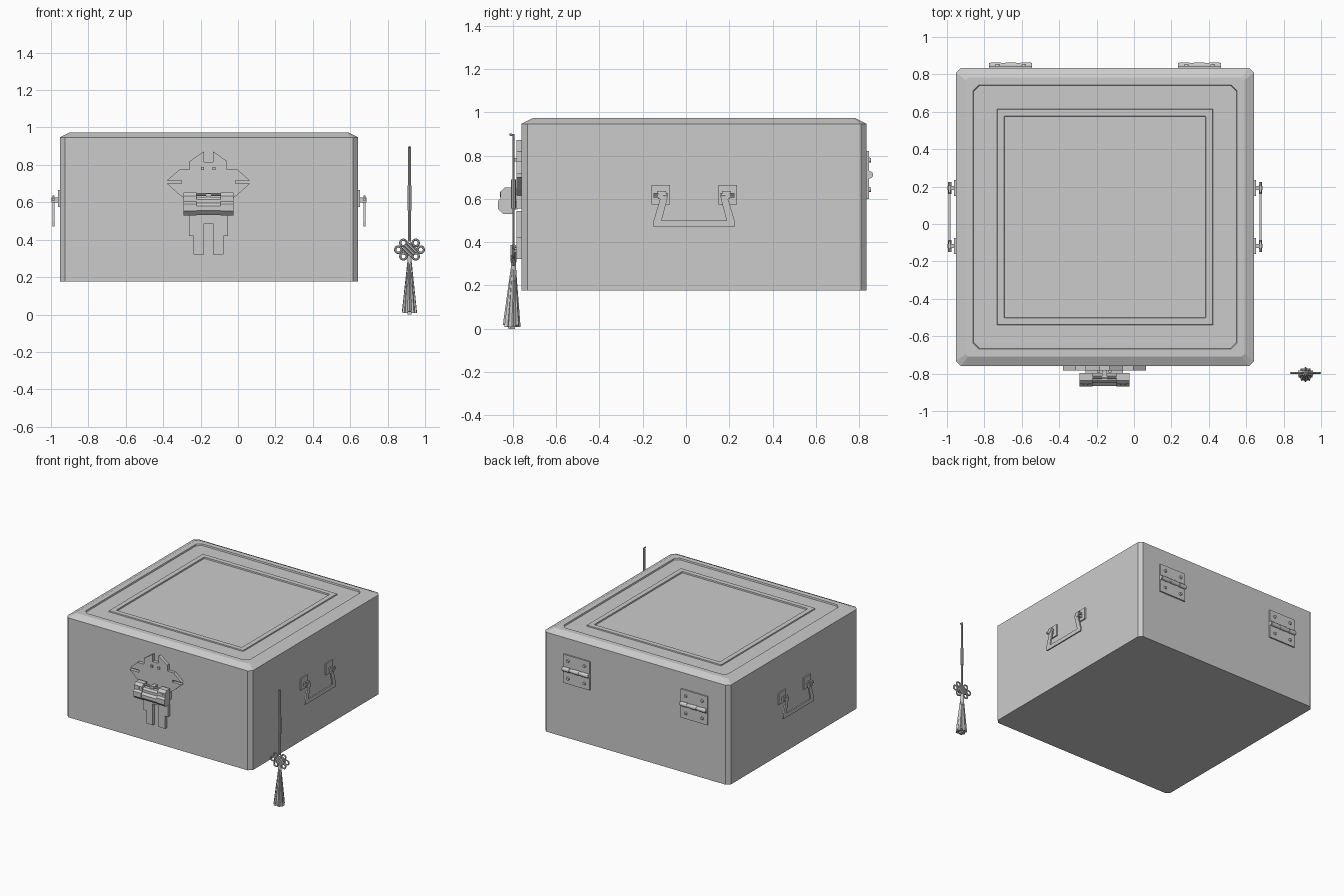
import bpy, bmesh, math
from mathutils import Vector, Matrix

if "Cube" in bpy.data.objects:
    bpy.data.objects.remove(bpy.data.objects["Cube"])

CX, CY, H = -0.155, 0.0375, 0.797      # box centre and half width
LX = -0.158                            # latch centre
TX, TY = 0.917, -0.797                 # tassel centre


def finish(name, bm, smooth=False):
    bmesh.ops.recalc_face_normals(bm, faces=bm.faces[:])
    me = bpy.data.meshes.new(name)
    bm.to_mesh(me)
    bm.free()
    ob = bpy.data.objects.new(name, me)
    bpy.context.collection.objects.link(ob)
    if smooth:
        for o in bpy.context.selected_objects:
            o.select_set(False)
        ob.select_set(True)
        bpy.context.view_layer.objects.active = ob
        bpy.ops.object.shade_smooth_by_angle(angle=math.radians(40))
    return ob


def prism(name, pts, axis, d0, d1):
    """Extrude a 2D outline along x (pts = y,z) or y (pts = x,z)."""
    bm = bmesh.new()

    def put(p, d):
        return (d, p[0], p[1]) if axis == 'x' else (p[0], d, p[1])
    f = bm.faces.new([bm.verts.new(put(p, d0)) for p in pts])
    r = bmesh.ops.extrude_face_region(bm, geom=[f])
    shift = Vector((d1 - d0, 0, 0)) if axis == 'x' else Vector((0, d1 - d0, 0))
    for v in r['geom']:
        if isinstance(v, bmesh.types.BMVert):
            v.co += shift
    return finish(name, bm)


def mirrored(half, c):
    return [(c + a, b) for a, b in half] + [(c - a, b) for a, b in reversed(half)]


def box(name, c, s):
    bm = bmesh.new()
    bmesh.ops.create_cube(bm, size=1, matrix=Matrix.Translation(c) @ Matrix.Diagonal((*s, 1)))
    return finish(name, bm)


def rod(name, a, b, r1, r2=None, n=12, smooth=True):
    a, b = Vector(a), Vector(b)
    bm = bmesh.new()
    rot = (b - a).to_track_quat('Z', 'Y').to_matrix().to_4x4()
    bmesh.ops.create_cone(bm, cap_ends=True, segments=n, radius1=r1,
                          radius2=r1 if r2 is None else r2, depth=(b - a).length,
                          matrix=Matrix.Translation((a + b) / 2) @ rot)
    return finish(name, bm, smooth)


# Chest: chamfered body, sloped rim, sunk top and raised frame as stacked octagon rings
rings = [(H, .027, .176), (H, .027, .947), (.745, .012, .973), (.705, .03, .973),
         (.702, .03, .962), (.578, .002, .962), (.576, .002, .970),
         (.539, .002, .970), (.537, .002, .960)]
bm = bmesh.new()
loops = []
for h, c, z in rings:
    q = [(h, h - c), (h - c, h), (c - h, h), (-h, h - c),
         (-h, c - h), (c - h, -h), (h - c, -h), (h, c - h)]
    loops.append([bm.verts.new((CX + x, CY + y, z)) for x, y in q])
for a, b in zip(loops, loops[1:]):
    for i in range(8):
        bm.faces.new((a[i], a[(i + 1) % 8], b[(i + 1) % 8], b[i]))
bm.faces.new(loops[0])
bm.faces.new(loops[-1])
finish("chest_body", bm)

# Side handles with mounting plates and staples
grip = [(-.130, .637), (-.124, .600), (-.150, .500)]
outer = [(-.187, .470), (-.187, .500), (-.157, .600), (-.172, .637)]
grip_pts = ([(CY + a, b) for a, b in grip] + [(CY - a, b) for a, b in reversed(grip)]
            + [(CY - a, b) for a, b in reversed(outer)] + [(CY + a, b) for a, b in outer])
for s, side in ((1, "right"), (-1, "left")):
    prism(side + "_handle", grip_pts, 'x', CX + s * (H + .030), CX + s * (H + .041))
    for t in (-1, 1):
        y = CY + t * .155
        box(side + "_handle_plate", (CX + s * (H + .004), y, .62), (.012, .085, .09))
        box(side + "_handle_staple", (CX + s * (H + .022), y, .612), (.044, .022, .026))
        rod(side + "_handle_pin", (CX + s * (H + .034), y - .032, .615),
            (CX + s * (H + .034), y + .032, .615), .009, n=8)

# Back hinges
BY = CY + H
for t in (-1, 1):
    hx = CX + t * .505
    for d in (-1, 1):
        box("hinge_leaf", (hx, BY + .004, .711 + d * .0575), (.228, .012, .107))
        for e in (-1, 1):
            sx, sz = hx + e * .07, .711 + d * .068
            rod("hinge_screw", (sx, BY, sz), (sx, BY + .02, sz), .014, .010, 10)
    rod("hinge_barrel", (hx - .114, BY + .013, .711), (hx + .114, BY + .013, .711), .014)
    for e in (-1, 0, 1):
        rod("hinge_knuckle", (hx + e * .08 - .028, BY + .013, .711),
            (hx + e * .08 + .028, BY + .013, .711), .017)

# Latch plates on the front
FY = CY - H
upper = [(.025, .815), (.025, .872), (.100, .820), (.100, .775), (.155, .775), (.222, .717),
         (.145, .717), (.145, .700), (.222, .700), (.155, .640), (.120, .615), (.120, .555)]
prism("latch_upper_plate", mirrored(upper, LX), 'y', FY + .003, FY - .024)
lower = [(.025, .488), (.025, .322), (.080, .322), (.080, .420), (.105, .420), (.105, .545)]
prism("latch_lower_plate", mirrored(lower, LX), 'y', FY + .003, FY - .024)
for t in (-1, 1):
    box("latch_stud", (LX + t * .031, FY - .028, .780), (.016, .014, .016))

# Padlock body with raised ends, loop and rivets
low = [(-.800, .533), (-.845, .533), (-.866, .555), (-.866, .580), (-.850, .595),
       (-.850, .615), (-.838, .628), (-.800, .628)]
tall = [(-.797, .530), (-.845, .530), (-.868, .553), (-.868, .590), (-.856, .605),
        (-.856, .635), (-.838, .653), (-.797, .653)]
prism("lock_body", low, 'x', LX - .13, LX + .13)
for t in (-1, 1):
    prism("lock_end", tall, 'x', LX + t * .065, LX + t * .133)
    rod("lock_rivet", (LX + t * .1, -.85, .622), (LX + t * .1, -.860, .622), .013)
rod("lock_shackle_bar", (LX - .07, -.82, .641), (LX + .07, -.82, .641), .008, n=8)
box("lock_staple", (LX, -.800, .632), (.028, .06, .03))
box("lock_back_link", (LX, -.793, .57), (.2, .03, .04))

# Tassel cord with hooked end
for t in (-1, 1):
    rod("tassel_cord", (TX + t * .004, TY, .39), (TX + t * .004, TY, .895), .0045, n=6)
rod("tassel_cord_hook", (TX, TY + .004, .895), (TX, TY - .018, .897), .005, n=6)
rod("tassel_cord_sleeve", (TX, TY, .555), (TX, TY, .69), .011, n=8)

# Flower knot: ring petals round a woven centre
KZ = .347


def ring(name, x, z, R, r, n=14, m=6):
    bm = bmesh.new()
    vs = []
    for i in range(n):
        a = 2 * math.pi * i / n
        vs.append([bm.verts.new((x + (R + r * math.cos(b)) * math.cos(a), TY + r * math.sin(b),
                                 z + (R + r * math.cos(b)) * math.sin(a)))
                   for b in (2 * math.pi * j / m for j in range(m))])
    for i in range(n):
        for j in range(m):
            k, l = (i + 1) % n, (j + 1) % m
            bm.faces.new((vs[i][j], vs[k][j], vs[k][l], vs[i][l]))
    finish(name, bm, True)


for px, pz in ((.060, 0), (.033, .036), (.033, -.036)):
    for t in (-1, 1):
        ring("knot_petal", TX + t * px, KZ + pz, .017, .006)
for i in (-1, 0, 1):
    o = i * .017
    for d in (-1, 1):
        rod("knot_weave", (TX + o * .7 - .024, TY + d * .006, KZ - d * (.024 - o * .0) - o * .7 * d),
            (TX + o * .7 + .024, TY + d * .006, KZ + d * .024 - o * .7 * d), .008, n=6)

# Tassel head and splayed strands
rod("tassel_head", (TX, TY, .225), (TX, TY, .315), .016, .010, 10)
N = 10
for i in range(N):
    a = 2 * math.pi * (i + .5) / N
    c, s = math.cos(a), math.sin(a)
    rod("tassel_strand", (TX + .031 * c, TY - .008 + .030 * s, .008 + .008 * (i % 3 == 1)),
        (TX + .006 * c, TY + .006 * s, .29), .011, .005, 4, False)
rod("tassel_core", (TX, TY - .008, .012), (TX, TY, .27), .026, .007, 8, False)
box("tassel_tip", (TX, TY - .008, .008), (.02, .03, .016))
